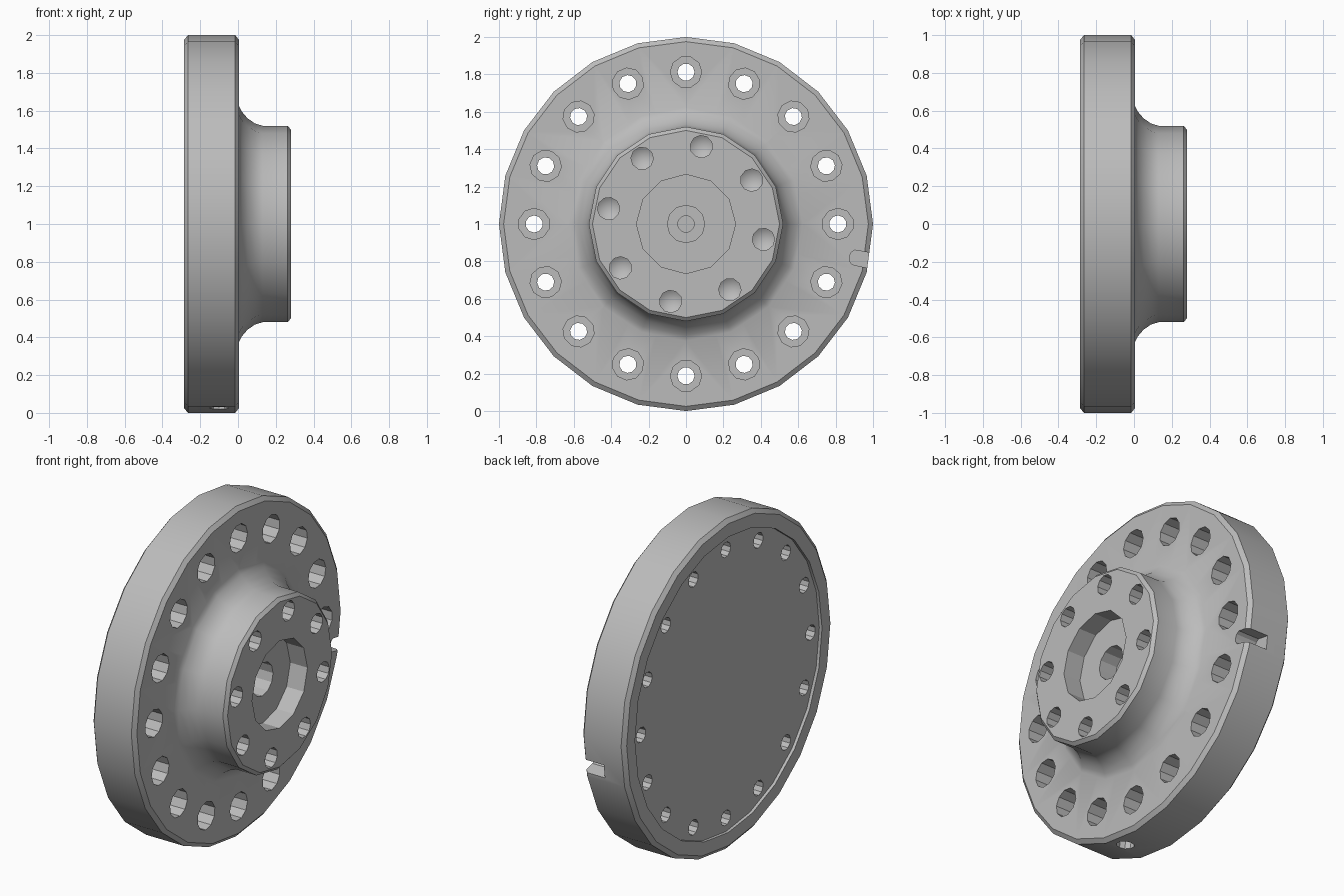
import bpy
import bmesh
import math
from mathutils import Matrix, Vector

cube = bpy.data.objects.get("Cube")
if cube:
    bpy.data.objects.remove(cube, do_unlink=True)

steel = bpy.data.materials.new("steel_grey")
steel.use_nodes = True
grey = (0.5, 0.5, 0.5, 1)
steel.diffuse_color = grey
steel.node_tree.nodes["Principled BSDF"].inputs["Base Color"].default_value = grey

TILT = math.radians(-11.25)   # angle of the index notch and hub holes


def make_object(name, bm):
    bmesh.ops.recalc_face_normals(bm, faces=bm.faces[:])
    mesh = bpy.data.meshes.new(name)
    bm.to_mesh(mesh)
    bm.free()
    mesh.materials.append(steel)
    obj = bpy.data.objects.new(name, mesh)
    bpy.context.collection.objects.link(obj)
    return obj


def lathe(name, profile, sides, places=(Matrix.Identity(4),)):
    """Turn an (x, radius) profile about the x axis, once per placement."""
    bm = bmesh.new()
    for place in places:
        verts = [bm.verts.new((x, 0, r)) for x, r in profile]
        edges = [bm.edges.new(pair) for pair in zip(verts, verts[1:])]
        spun = bmesh.ops.spin(bm, geom=verts + edges, cent=(0, 0, 0),
                              axis=(1, 0, 0), angle=math.tau, steps=sides)
        made = set(verts)
        for e in spun["geom_last"]:
            if isinstance(e, bmesh.types.BMVert):
                made.add(e)
        made = [v for v in bm.verts if not v.tag]
        bmesh.ops.transform(bm, matrix=place, verts=made)
        for v in made:
            v.tag = True
    bmesh.ops.remove_doubles(bm, verts=bm.verts[:], dist=0.0005)
    return make_object(name, bm)


def ring(count, radius, start=0.0):
    return [Matrix.Rotation(start + i * math.tau / count, 4, 'X')
            @ Matrix.Translation((0, radius, 0)) for i in range(count)]


def combine(body, tool, operation):
    mod = body.modifiers.new(tool.name, 'BOOLEAN')
    mod.operation = operation
    mod.solver = 'EXACT'
    mod.object = tool
    bpy.context.view_layer.objects.active = body
    bpy.ops.object.modifier_apply(modifier=mod.name)
    bpy.data.objects.remove(tool, do_unlink=True)


# Chamfered flange disc
flange = lathe("flange_with_hub",
               [(-0.285, 0), (-0.285, 0.975), (-0.265, 1), (-0.015, 1),
                (0.005, 0.975), (0.005, 0)], 24)

# Hub with a concave fillet at its root
hub = lathe("hub", [(-0.1, 0), (-0.1, 0.625), (0.005, 0.625), (0.02, 0.595),
                    (0.05, 0.56), (0.09, 0.532), (0.13, 0.52), (0.262, 0.52),
                    (0.28, 0.5), (0.28, 0)], 16)
combine(flange, hub, 'UNION')

# Stepped centre bore
bore = lathe("centre_bore", [(0.4, 0), (0.4, 0.265), (0.165, 0.265),
                             (0.165, 0.1), (0.05, 0.1), (0.05, 0.045),
                             (0.0, 0.045), (0.0, 0)], 12)
combine(flange, bore, 'DIFFERENCE')

# Shallow recess in the back face
recess = lathe("back_recess", [(-0.4, 0), (-0.4, 0.895), (-0.267, 0.895),
                               (-0.267, 0)], 24)
combine(flange, recess, 'DIFFERENCE')

# Counterbored bolt holes through the flange
bolts = lathe("bolt_holes", [(0.1, 0), (0.1, 0.084), (-0.17, 0.084),
                             (-0.17, 0.046), (-0.4, 0.046), (-0.4, 0)],
              10, ring(16, 0.812))
combine(flange, bolts, 'DIFFERENCE')

# Drilled blind holes in the hub face
drilled = lathe("hub_holes", [(0.4, 0), (0.4, 0.06), (0.14, 0.06),
                              (0.1, 0)], 10, ring(8, 0.422, TILT))
combine(flange, drilled, 'DIFFERENCE')

# Index notch: a cylinder stretched outward through the rim
bm = bmesh.new()
bmesh.ops.create_cone(bm, cap_ends=True, segments=12, radius1=0.045,
                      radius2=0.045, depth=0.3,
                      matrix=Matrix.Rotation(math.pi / 2, 4, 'Y'))
for v in bm.verts:
    if v.co.y > -0.001:
        v.co.y += 0.2
bm.transform(Matrix.Rotation(TILT, 4, 'X') @ Matrix.Translation((0.015, 0.935, 0)))
combine(flange, make_object("index_notch", bm), 'DIFFERENCE')

# Radial blind hole in the underside of the rim
bm = bmesh.new()
bmesh.ops.create_cone(bm, cap_ends=True, segments=10, radius1=0.05,
                      radius2=0.05, depth=0.3)
bm.transform(Matrix.Rotation(TILT, 4, 'X') @ Matrix.Translation((-0.1, 0, -1.04)))
combine(flange, make_object("rim_hole", bm), 'DIFFERENCE')

# Stand on the ground and shade
flange.data.transform(Matrix.Translation((0, 0, 1)))
bpy.ops.object.select_all(action='DESELECT')
flange.select_set(True)
bpy.context.view_layer.objects.active = flange
bpy.ops.object.shade_smooth_by_angle(angle=math.radians(29))
